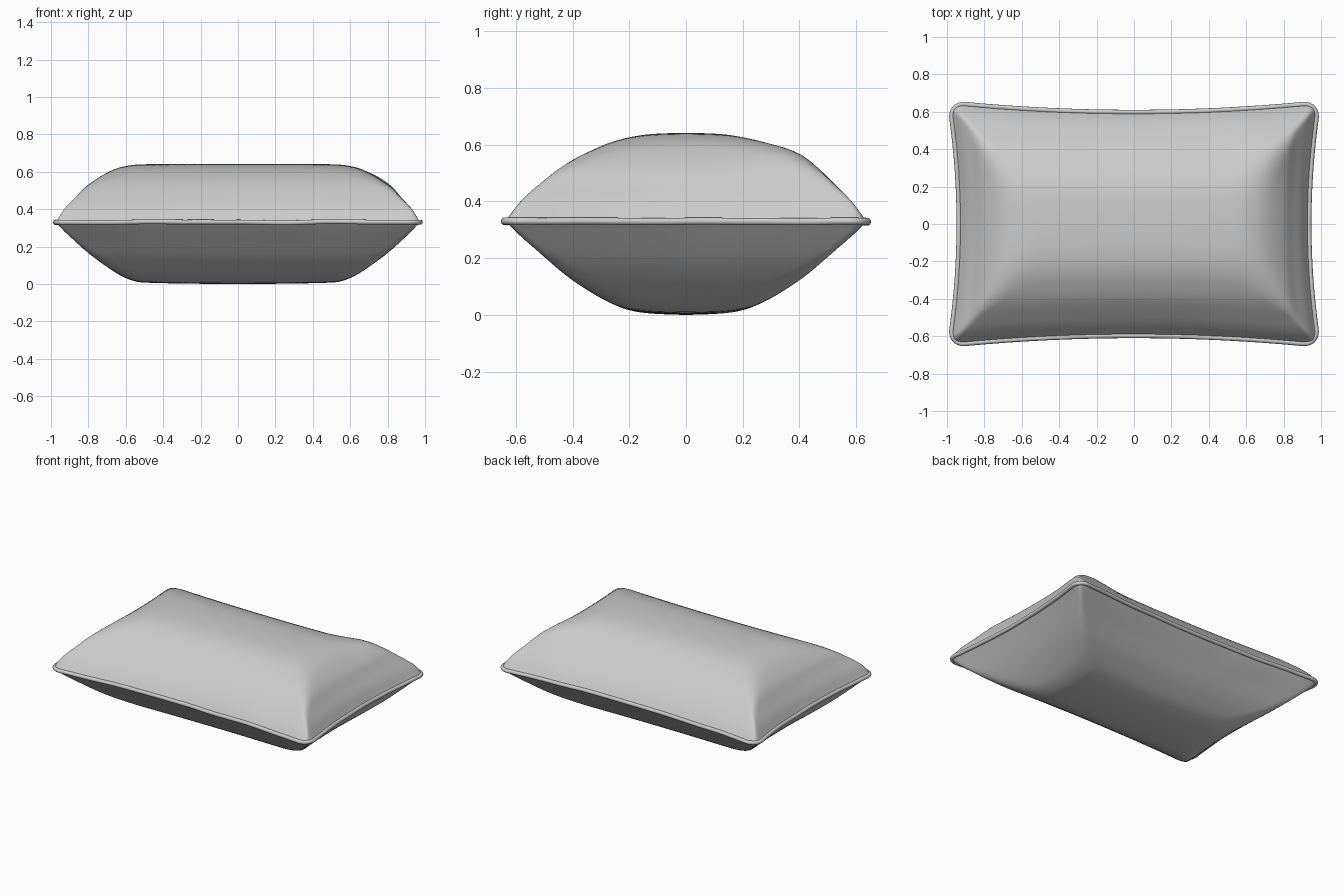
import bpy, bmesh, math
from mathutils import noise, Vector

if "Cube" in bpy.data.objects:
    bpy.data.objects.remove(bpy.data.objects["Cube"])

W, H, R = 0.987, 0.648, 0.085      # half sizes and corner radius of the seam
SEAM = 0.33
RINGS = 44

# Puff height against distance from the seam, in each direction
TOP_X = [(0, 0), (.04, .065), (.09, .125), (.135, .18), (.235, .25), (.335, .292), (.435, .308), (1.1, .312)]
TOP_Y = [(0, 0), (.05, .065), (.1, .115), (.2, .195), (.3, .247), (.4, .285), (.5, .305), (.7, .312)]
LOW_X = [(0, 0), (.035, .037), (.135, .14), (.235, .22), (.335, .28), (.435, .312), (1.1, .325)]
LOW_Y = [(0, 0), (.1, .095), (.2, .185), (.3, .25), (.4, .30), (.5, .323), (.7, .332)]


def curve_at(pts, d):
    """Smooth cubic interpolation through the profile points."""
    d = min(max(d, 0), pts[-1][0])
    i = next(k for k in range(len(pts) - 1) if d <= pts[k + 1][0])

    def slope(k):
        a, b = pts[max(k - 1, 0)], pts[min(k + 1, len(pts) - 1)]
        return 0 if k == len(pts) - 1 else (b[1] - a[1]) / (b[0] - a[0])
    (x0, y0), (x1, y1) = pts[i], pts[i + 1]
    h = x1 - x0
    t = (d - x0) / h
    return ((2*t**3 - 3*t**2 + 1) * y0 + (t**3 - 2*t**2 + t) * h * slope(i)
            + (3*t**2 - 2*t**3) * y1 + (t**3 - t**2) * h * min(slope(i + 1), (y1 - y0) / h * 2))


def smooth_min(a, b):
    k = 0.12 * (a + b) + 1e-6
    m = max(k - abs(a - b), 0) / k
    return min(a, b) - m * m * k / 4


def outline():
    """Rounded rectangle, evenly subdivided."""
    pts = []
    corners = [(W - R, H - R, 0), (R - W, H - R, 90), (R - W, R - H, 180), (W - R, R - H, 270)]
    for c in range(4):
        cx, cy, a0 = corners[c]
        arc = [(cx + R * math.cos(math.radians(a0 + 9 * i)), cy + R * math.sin(math.radians(a0 + 9 * i)))
               for i in range(11)]
        nx, ny, na = corners[(c + 1) % 4]
        end = (nx + R * math.cos(math.radians(na)), ny + R * math.sin(math.radians(na)))
        n = 44 if c % 2 == 0 else 30
        pts += arc + [(arc[-1][0] + (end[0] - arc[-1][0]) * i / n, arc[-1][1] + (end[1] - arc[-1][1]) * i / n)
                      for i in range(1, n)]
    return pts


def pinch(x, y):
    """Pull the middle of each side inwards."""
    return (x * (1 - 0.052 * (1 - (y / H) ** 2)), y * (1 - 0.078 * (1 - (x / W) ** 2)))


def seam_z(x, y):
    return SEAM + 0.005 * noise.noise(Vector((x * 4, y * 4, 3)))


def puff(x, y, s, px, py):
    dx, dy = (W - abs(x)) * 0.96, (H - abs(y)) * 0.94
    a, b = curve_at(px, dx), curve_at(py, dy)
    return smooth_min(a, b) / 0.94 ** min(1, (s < 1) * min(a, b) / 0.31) * math.sqrt(max(0, 1 - s ** 60))


def half(bm, pts, sign, px, py):
    peak = puff(0, 0, 0, px, py)
    target = px[-1][1] if sign > 0 else SEAM
    rings = []
    for i in range(RINGS + 1):
        s = math.sin(math.pi / 2 * i / RINGS)
        ring = []
        for x, y in (pts if i else [(0, 0)]):
            x, y = x * s, y * s
            h = puff(x, y, s, px, py) * target / peak
            # fuller back right corner on the upper side
            if sign > 0:
                h += 0.025 * math.exp(-((x - .72)**2 + (y - .45)**2) / .025) * (1 - s**8)
            wx, wy = pinch(x, y)
            ring.append(bm.verts.new((wx, wy, SEAM + sign * h + (seam_z(x, y) - SEAM) * s**6)))
        rings.append(ring)
    n = len(pts)
    for i in range(RINGS):
        for j in range(n):
            k = (j + 1) % n
            f = [rings[i][j], rings[i + 1][j], rings[i + 1][k], rings[i][k]] if i else \
                [rings[0][0], rings[1][j], rings[1][k]]
            bm.faces.new(f)


# Stuffed cushion body
pts = outline()
bm = bmesh.new()
half(bm, pts, 1, TOP_X, TOP_Y)
half(bm, pts, -1, LOW_X, LOW_Y)
bmesh.ops.remove_doubles(bm, verts=bm.verts, dist=1e-5)
bmesh.ops.recalc_face_normals(bm, faces=bm.faces)
for f in bm.faces:
    f.smooth = True
mesh = bpy.data.meshes.new("cushion_body")
bm.to_mesh(mesh)
bm.free()
bpy.context.collection.objects.link(bpy.data.objects.new("cushion_body", mesh))

# Piping cord along the seam
cu = bpy.data.curves.new("seam_piping", 'CURVE')
cu.dimensions = '3D'
cu.bevel_depth = 0.013
cu.bevel_resolution = 3
sp = cu.splines.new('POLY')
sp.points.add(len(pts) - 1)
for p, (x, y) in zip(sp.points, pts):
    p.co = (*pinch(x, y), seam_z(x, y), 1)
sp.use_cyclic_u = True
sp.use_smooth = True
bpy.context.collection.objects.link(bpy.data.objects.new("seam_piping", cu))
